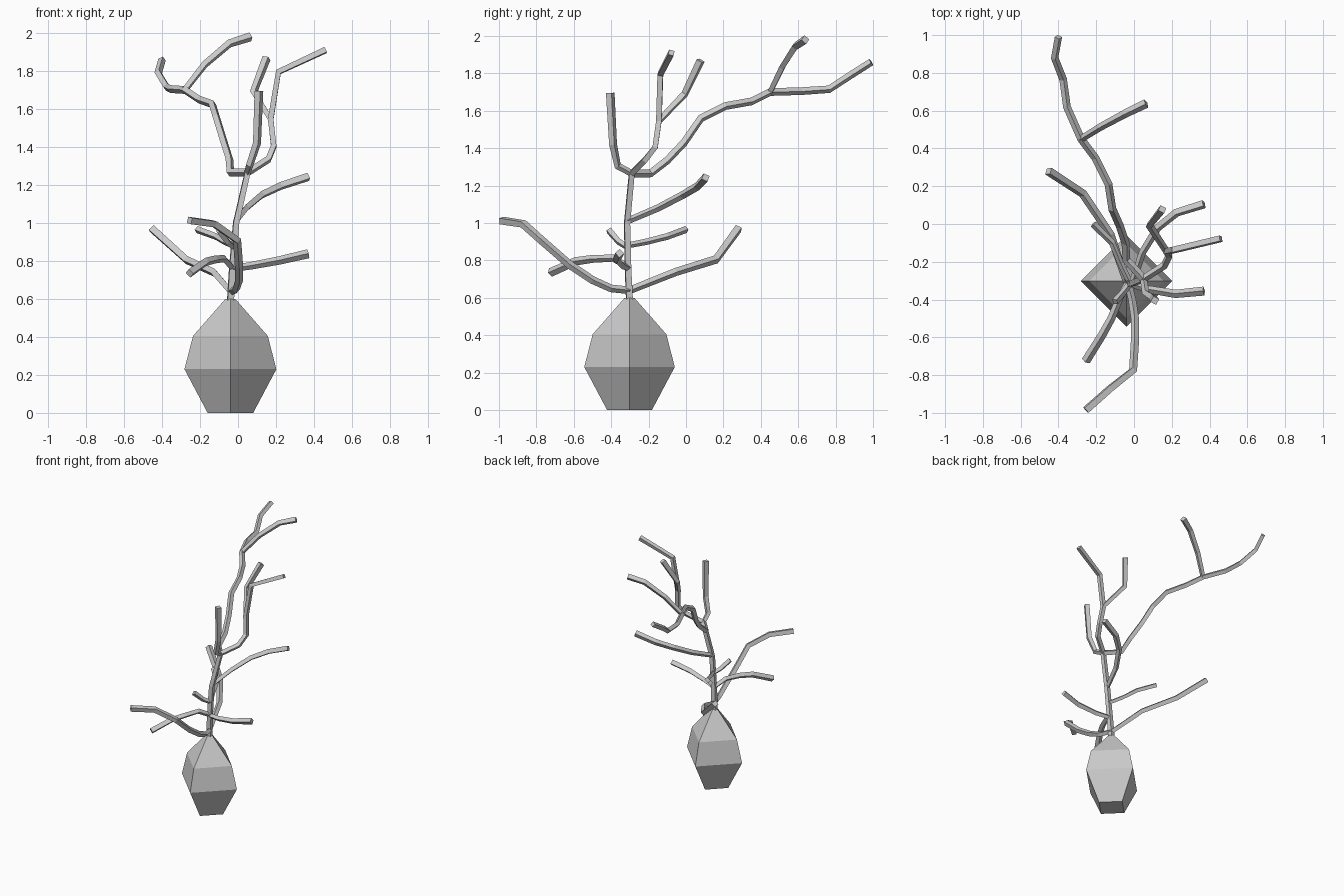
import bpy, math

# Four-sided vase: (height, radius) profile turned around its axis
profile = [(0, .12), (.23, .242), (.405, .197), (.6, .026)]
verts = [(-.04 + r * math.cos(i * math.pi / 2), -.302 + r * math.sin(i * math.pi / 2), z)
         for z, r in profile for i in range(4)]
faces = [(k * 4 + i, k * 4 + (i + 1) % 4, k * 4 + 4 + (i + 1) % 4, k * 4 + 4 + i)
         for k in range(3) for i in range(4)]
faces += [(3, 2, 1, 0), (12, 13, 14, 15)]
mesh = bpy.data.meshes.new("vase")
mesh.from_pydata(verts, [], faces)
bpy.context.collection.objects.link(bpy.data.objects.new("vase", mesh))


def branch(name, points, r0=.018, r1=.024):
    """Square tube along a path, radius running from r0 to r1."""
    cu = bpy.data.curves.new(name, 'CURVE')
    cu.dimensions = '3D'
    cu.bevel_depth = 1
    cu.bevel_resolution = 0
    cu.use_fill_caps = True
    sp = cu.splines.new('POLY')
    sp.points.add(len(points) - 1)
    sp.use_smooth = False
    for i, p in enumerate(points):
        sp.points[i].co = (*p, 1)
        sp.points[i].radius = r0 + (r1 - r0) * i / (len(points) - 1)
    ob = bpy.data.objects.new(name, cu)
    bpy.context.collection.objects.link(ob)
    bpy.ops.object.select_all(action='DESELECT')
    ob.select_set(True)
    bpy.context.view_layer.objects.active = ob
    bpy.ops.object.convert(target='MESH')


crown = (.05, -.29, 1.265)
back_fork = (-.28, .45, 1.70)
right_fork = (.172, -.145, 1.545)

# Central stem
branch("stem", [(-.04, -.302, .58), (-.03, -.31, .76), (-.01, -.315, 1.0), crown], .024, .02)

# Upper branches growing from the crown
branch("back_branch", [crown, (-.04, -.19, 1.265), (-.045, -.10, 1.335), (-.075, -.01, 1.43),
                       (-.115, .08, 1.56), (-.135, .21, 1.625), (-.205, .35, 1.65), back_fork,
                       (-.355, .62, 1.705), (-.375, .765, 1.715), (-.42, .88, 1.79),
                       (-.40, .99, 1.86)], .022, .02)
branch("back_twig", [back_fork, (-.175, .515, 1.835), (-.045, .585, 1.945), (.065, .638, 1.98)])
branch("right_branch", [crown, (.16, -.22, 1.335), (.188, -.165, 1.405), right_fork,
                        (.213, -.137, 1.795), (.46, -.078, 1.91)], .02, .021)
branch("right_twig", [right_fork, (.082, -.007, 1.69), (.15, .078, 1.868)])
branch("front_branch", [crown, (.062, -.365, 1.305), (.10, -.39, 1.42), (.11, -.405, 1.695)])

# Side branches along the stem
branch("upper_side_branch", [(-.01, -.315, 1.01), (.045, -.15, 1.08), (.125, -.02, 1.148),
                             (.225, .06, 1.195), (.37, .105, 1.243)])
branch("right_side_branch", [(-.03, -.31, .76), (.07, -.345, .775), (.22, -.37, .803),
                             (.37, -.355, .838)])
branch("left_side_branch", [(-.04, -.302, .64), (-.125, -.055, .738), (-.27, .16, .805),
                            (-.453, .28, .97)], .02, .025)
branch("low_front_branch", [(-.035, -.302, .64), (-.01, -.4, .65), (.005, -.5, .695),
                            (.005, -.62, .775), (-.005, -.775, .91), (-.125, -.87, .995),
                            (-.255, -.985, 1.013)], .02, .024)
branch("front_left_branch", [(-.03, -.31, .765), (-.075, -.39, .812), (-.12, -.5, .808),
                             (-.17, -.59, .795), (-.255, -.725, .735)])
branch("back_left_twig", [(-.02, -.313, .88), (-.07, -.21, .90), (-.115, -.1, .928),
                          (-.215, 0, .965)], .016, .019)
branch("short_front_twig", [(-.02, -.313, .87), (-.055, -.36, .90), (-.1, -.412, .96)], .016, .02)
